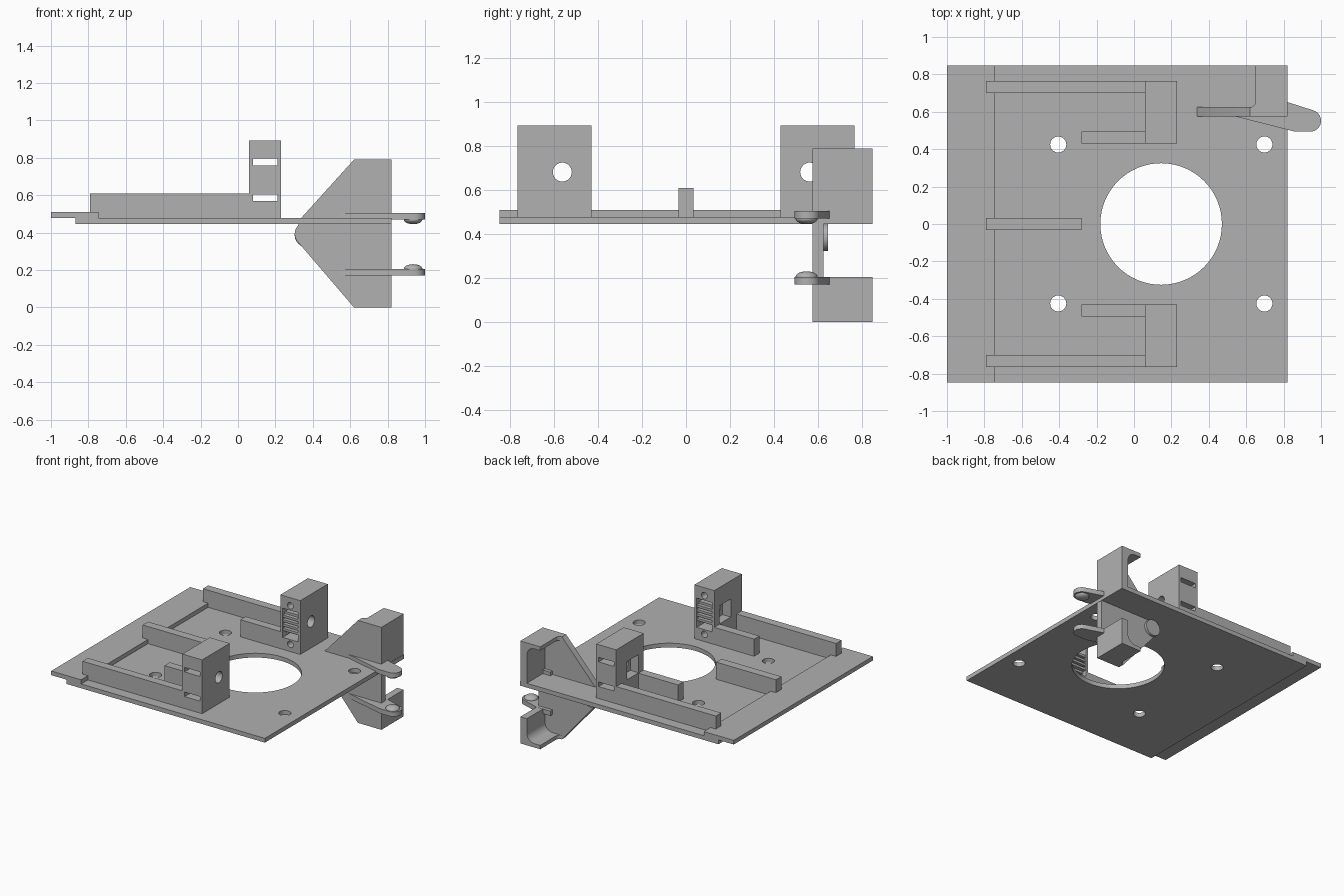
import bpy
import bmesh
from math import cos, sin, pi, radians

old = bpy.data.objects.get("Cube")
if old:
    bpy.data.objects.remove(old, do_unlink=True)

GREY = 0.44
mat = bpy.data.materials.new("plain_grey")
mat.use_nodes = True
mat.diffuse_color = (GREY, GREY, GREY, 1)
mat.node_tree.nodes["Principled BSDF"].inputs["Base Color"].default_value = (GREY, GREY, GREY, 1)


def prism(name, points, axis, lo, hi):
    """Extrude a 2D outline along an axis."""
    place = {"x": lambda a, b, t: (t, a, b),
             "y": lambda a, b, t: (a, t, b),
             "z": lambda a, b, t: (a, b, t)}[axis]
    bm = bmesh.new()
    ends = [[bm.verts.new(place(a, b, t)) for a, b in points] for t in (lo, hi)]
    bm.faces.new(ends[0])
    bm.faces.new(ends[1][::-1])
    n = len(points)
    for i in range(n):
        j = (i + 1) % n
        bm.faces.new((ends[0][i], ends[1][i], ends[1][j], ends[0][j]))
    bmesh.ops.recalc_face_normals(bm, faces=bm.faces)
    mesh = bpy.data.meshes.new(name)
    bm.to_mesh(mesh)
    bm.free()
    mesh.materials.append(mat)
    obj = bpy.data.objects.new(name, mesh)
    bpy.context.collection.objects.link(obj)
    return obj


def arc(cx, cy, r, start, end, steps):
    angles = [radians(start + (end - start) * i / steps) for i in range(steps + 1)]
    return [(cx + r * cos(a), cy + r * sin(a)) for a in angles]


def box(name, x, y, z):
    corners = [(x[0], y[0]), (x[1], y[0]), (x[1], y[1]), (x[0], y[1])]
    return prism(name, corners, "z", z[0], z[1])


def disc(name, a, b, r, axis, lo, hi, sides=32):
    return prism(name, arc(a, b, r, 0, 360, sides)[:-1], axis, lo, hi)


def cut(obj, cutters):
    bpy.context.view_layer.objects.active = obj
    for c in cutters:
        c.hide_render = True
        mod = obj.modifiers.new("cut", "BOOLEAN")
        mod.operation = "DIFFERENCE"
        mod.solver = "EXACT"
        mod.object = c
        bpy.ops.object.modifier_apply(modifier=mod.name)
        bpy.data.objects.remove(c, do_unlink=True)


def smooth(obj):
    bpy.ops.object.select_all(action="DESELECT")
    obj.select_set(True)
    bpy.context.view_layer.objects.active = obj
    bpy.ops.object.shade_smooth_by_angle(angle=radians(30))


FLOOR = 0.478
RAIL_TOP = 0.61

# Base plate with stepped edge, drawn as one side profile
base = prism("base_plate", [(-0.87, 0.445), (0.822, 0.445), (0.822, FLOOR), (-0.745, FLOOR),
                            (-0.745, 0.51), (-1, 0.51), (-1, FLOOR), (-0.87, FLOOR)],
             "y", -0.847, 0.847)
holes = [disc("hole", 0.145, 0, 0.325, "z", 0.3, 0.7, 64)]
holes += [disc("hole", x, y, 0.043, "z", 0.3, 0.7)
          for x in (-0.405, 0.697) for y in (-0.425, 0.425)]
cut(base, holes)
smooth(base)

# Guide rails and clamp towers on both sides
box("middle_rail", (-0.79, -0.28), (-0.033, 0.033), (FLOOR - 0.01, RAIL_TOP))
for side, s in (("left", 1), ("right", -1)):
    def span(a, b):
        return tuple(sorted((a * s, b * s)))

    label = "back" if s > 0 else "front"
    box(label + "_outer_rail", (-0.79, 0.07), span(0.70, 0.765), (FLOOR - 0.01, RAIL_TOP))
    box(label + "_inner_rail", (-0.28, 0.07), span(0.43, 0.495), (FLOOR - 0.01, RAIL_TOP))
    tower = box(label + "_tower", (0.06, 0.23), span(0.43, 0.765), (FLOOR - 0.01, 0.893))
    cutters = [
        box("upper_slot", (0.08, 0.21), span(0.3, 0.9), (0.76, 0.795)),
        box("lower_slot", (0.08, 0.21), span(0.3, 0.9), (0.57, 0.605)),
        box("tooth_recess", (0.08, 0.21), span(0.3, 0.46), (0.59, 0.78)),
        disc("bolt_hole", 0.562 * s, 0.682, 0.043, "x", 0.0, 0.3),
        box("nut_pocket", (0.0, 0.13), span(0.492, 0.632), (0.612, 0.752)),
    ]
    cutters += [disc("pin_hole", 0.145, z, 0.025, "y", *span(0.3, 0.53), 20)
                for z in (0.832, 0.533)]
    cut(tower, cutters)
    smooth(tower)
    for i in range(4):
        z = 0.622 + i * 0.034
        box(f"{label}_clamp_tooth_{i + 1}", (0.08, 0.21), span(0.432, 0.465), (z, z + 0.018))

# Hinge bracket: front web with a rounded nose
nose = arc(0.365, 0.393, 0.062, 135, 225, 10)
web = prism("bracket_web", [(0.82, 0), (0.82, 0.79), (0.62, 0.79), (0.335, 0.475)]
            + nose + [(0.62, 0)], "y", 0.575, 0.625)
smooth(web)
smooth(disc("nose_boss", 0.365, 0.385, 0.062, "y", 0.62, 0.645))

# Side wall and end slab as one filleted angle, above and below
for name, end, inner, d in (("upper", 0.79, 0.45, -1), ("lower", 0.0, 0.205, 1)):
    fillet = [(x, end + d * (0.03 + h))
              for x, h in arc(0.70, 0.065, 0.065, -90, 0, 8)]
    angle = prism(name + "_bracket_angle",
                  [(0.82, inner), (0.82, end), (0.65, end), (0.65, end + d * 0.03)]
                  + fillet + [(0.765, inner)], "y", 0.58, 0.847)
    smooth(angle)
    # Small corner fillet between slab and web
    corner = [(0.66, 0.62), (0.62, 0.62)] + arc(0.62, 0.655, 0.03, -90, 0, 6) + [(0.66, 0.66)]
    prism(name + "_corner_fillet", corner, "z", *sorted((end, end + d * 0.03)))

# Hinge ears with rounded pivot bumps facing each other
outline = [(0.53, 0.578), (0.86, 0.494)] + arc(0.942, 0.552, 0.058, -90, 72, 14) \
    + [(0.82, 0.652), (0.70, 0.652), (0.70, 0.60)]
for name, lo, hi, face, d in (("upper", 0.47, 0.506, 0.47, -1), ("lower", 0.17, 0.206, 0.206, 1)):
    smooth(prism(name + "_hinge_ear", outline, "z", lo, hi))
    bm = bmesh.new()
    bmesh.ops.create_uvsphere(bm, u_segments=24, v_segments=12, radius=1)
    for v in bm.verts:
        v.co = (0.936 + v.co.x * 0.05, 0.548 + v.co.y * 0.05, face + v.co.z * 0.025)
    mesh = bpy.data.meshes.new(name + "_pivot_bump")
    bm.to_mesh(mesh)
    bm.free()
    mesh.materials.append(mat)
    bump = bpy.data.objects.new(name + "_pivot_bump", mesh)
    bpy.context.collection.objects.link(bump)
    smooth(bump)
